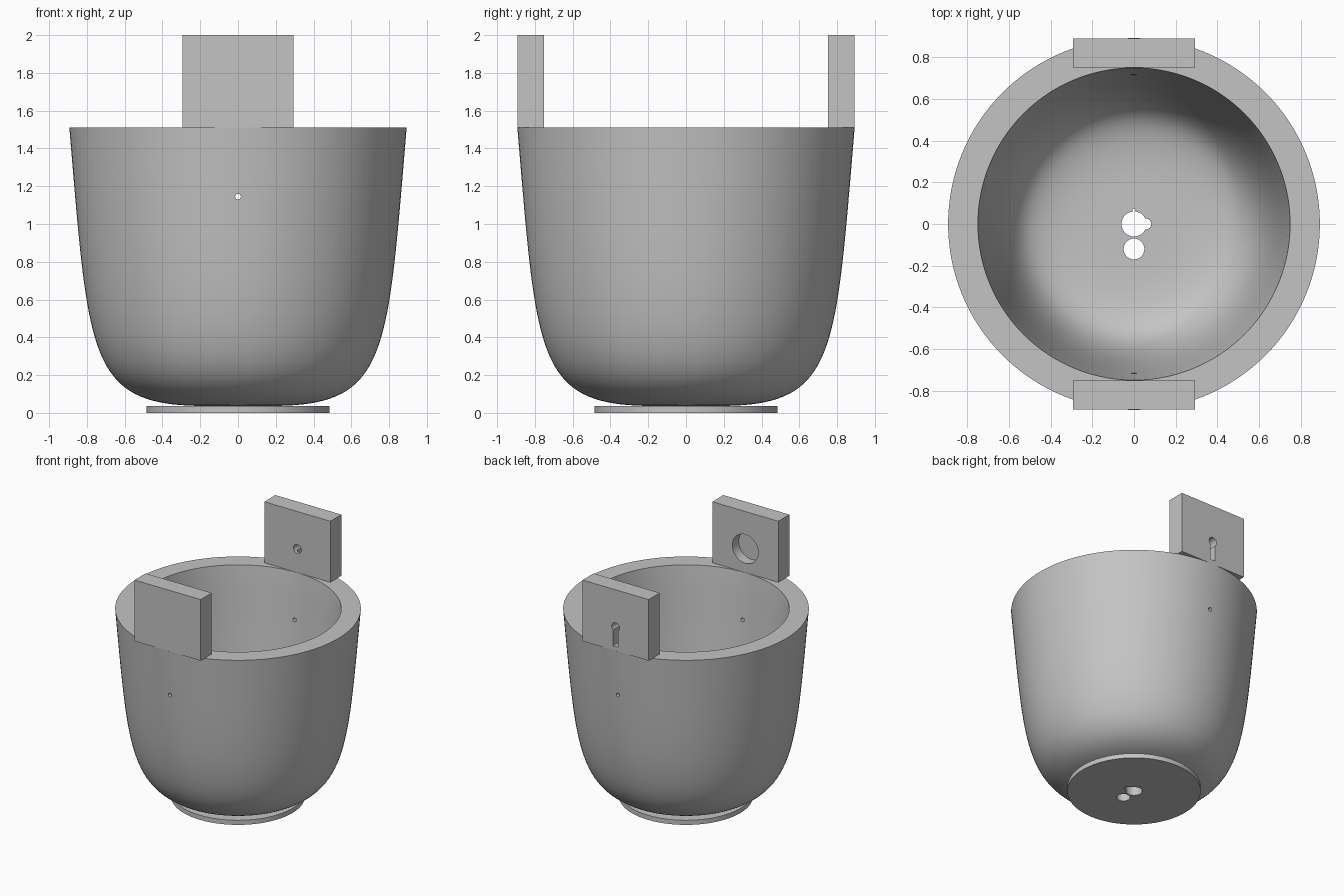
import bpy
import bmesh
import math
from mathutils import Vector, Matrix
from mathutils.geometry import interpolate_bezier

default = bpy.data.objects.get("Cube")
if default:
    bpy.data.objects.remove(default, do_unlink=True)

GREY = (0.55, 0.55, 0.55, 1)
mat = bpy.data.materials.new("light grey")
mat.use_nodes = True
mat.diffuse_color = GREY
mat.node_tree.nodes["Principled BSDF"].inputs["Base Color"].default_value = GREY

RIM, THICK, FOOT = 1.51, 0.145, 0.037


def finish(bm, name):
    bmesh.ops.recalc_face_normals(bm, faces=bm.faces)
    mesh = bpy.data.meshes.new(name)
    bm.to_mesh(mesh)
    bm.free()
    mesh.materials.append(mat)
    ob = bpy.data.objects.new(name, mesh)
    bpy.context.collection.objects.link(ob)
    return ob


def box(name, lo, hi):
    bm = bmesh.new()
    bmesh.ops.create_cube(bm, size=1)
    lo, hi = Vector(lo), Vector(hi)
    bmesh.ops.scale(bm, vec=hi - lo, verts=bm.verts)
    bmesh.ops.translate(bm, vec=(lo + hi) / 2, verts=bm.verts)
    return finish(bm, name)


def cylinder(name, radius, depth, centre, axis="Z", sides=48):
    bm = bmesh.new()
    turn = Matrix.Rotation(math.pi / 2, 4, "X") if axis == "Y" else Matrix()
    bmesh.ops.create_cone(bm, cap_ends=True, segments=sides, radius1=radius, radius2=radius,
                          depth=depth, matrix=Matrix.Translation(centre) @ turn)
    return finish(bm, name)


def lathe(name, profile, steps):
    bm = bmesh.new()
    verts = [bm.verts.new((r, 0, z)) for r, z in profile]
    edges = [bm.edges.new(pair) for pair in zip(verts, verts[1:])]
    bmesh.ops.spin(bm, geom=verts + edges, cent=(0, 0, 0), axis=(0, 0, 1),
                   angle=math.tau, steps=steps)
    bmesh.ops.remove_doubles(bm, verts=bm.verts, dist=1e-5)
    return finish(bm, name)


def activate(ob):
    bpy.ops.object.select_all(action="DESELECT")
    bpy.context.view_layer.objects.active = ob
    ob.select_set(True)


def cut(ob, cutter):
    mod = ob.modifiers.new("cut", "BOOLEAN")
    mod.operation = "DIFFERENCE"
    mod.solver = "EXACT"
    mod.object = cutter
    activate(ob)
    bpy.ops.object.modifier_apply(modifier=mod.name)


# Bowl: curved outer wall and a parallel inner wall
curve = interpolate_bezier(Vector((0.18, FOOT, 0)), Vector((0.80, FOOT, 0)),
                           Vector((0.79, 0.30, 0)), Vector((0.893, RIM, 0)), 40)
outer = [(p.x, p.y) for p in curve]
inner = []
for i, p in enumerate(curve):
    t = (curve[min(i + 1, len(curve) - 1)] - curve[max(i - 1, 0)]).normalized()
    inner.append((p.x - t.y * THICK, min(p.y + t.x * THICK, RIM)))
inner[-1] = (0.75, RIM)
inner = [p for p in inner[:-1] if p[1] < RIM - 0.01] + inner[-1:]
profile = [(0, FOOT)] + outer + inner[::-1] + [(0, FOOT + THICK)]
bowl = lathe("bowl", profile, 128)

# Foot disc
foot = cylinder("foot_disc", 0.485, FOOT, (0, 0, FOOT / 2), sides=128)

# Upright tabs on the rim
front_tab = box("front_tab", (-0.293, -0.892, RIM), (0.293, -0.752, 2))
back_tab = box("back_tab", (-0.293, 0.752, RIM), (0.293, 0.892, 2))

# Drain holes through the floor and foot
cutters = []
for x, y, r in ((0, 0, 0.06), (0.057, 0, 0.026), (0, -0.12, 0.05), (0, 0.067, 0.007)):
    drill = cylinder("drain_cutter", r, 1, (x, y, 0.1))
    cutters.append(drill)
    cut(bowl, drill)
    cut(foot, drill)

# Small hole through the front and back walls
wall_drill = cylinder("wall_cutter", 0.015, 3, (0, 0, 1.145), "Y", 24)
cut(bowl, wall_drill)

# Round blind recess on the inner side of the front tab
recess = cylinder("recess_cutter", 0.115, 0.16, (0, -0.752, 1.70), "Y", 64)
cut(front_tab, recess)

# Keyhole in the back tab: through hole and an outer slot below it
key_hole = cylinder("keyhole_cutter", 0.035, 0.5, (0, 0.82, 1.70), "Y", 32)
key_slot = box("slot_cutter", (-0.022, 0.775, 1.545), (0.022, 1, 1.70))
cut(back_tab, key_hole)
cut(back_tab, key_slot)

for ob in cutters + [wall_drill, recess, key_hole, key_slot]:
    bpy.data.objects.remove(ob, do_unlink=True)

# Smooth curved walls, keep rims crisp
for ob in (bowl, foot, front_tab, back_tab):
    activate(ob)
    bpy.ops.object.shade_smooth_by_angle(angle=math.radians(30))
